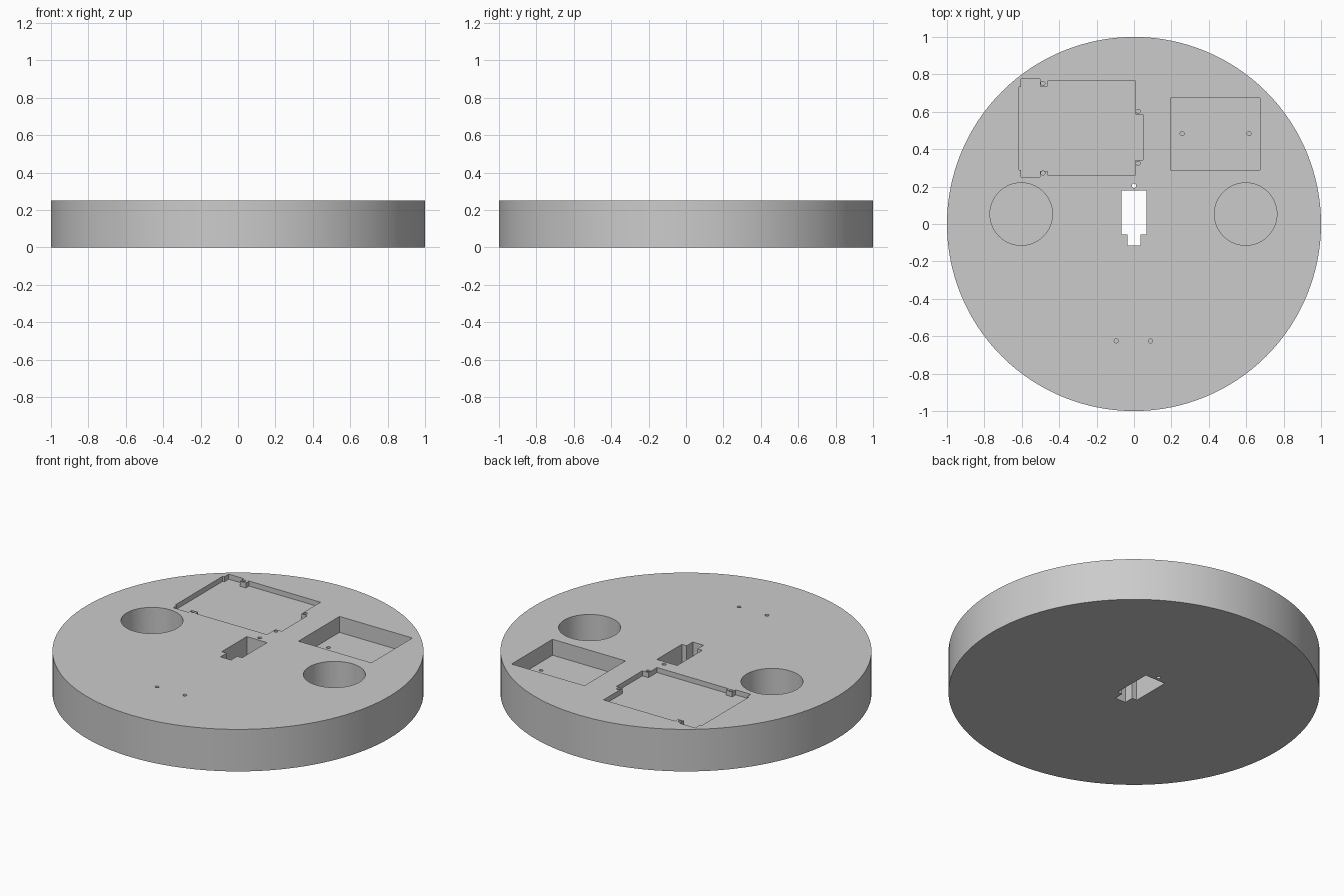
import bpy
import bmesh
import math

cube = bpy.data.objects.get("Cube")
if cube:
    bpy.data.objects.remove(cube, do_unlink=True)

TOP = 0.25

grey = bpy.data.materials.new("plain grey")
grey.use_nodes = True
grey.diffuse_color = (0.6, 0.6, 0.6, 1)
grey.node_tree.nodes["Principled BSDF"].inputs["Base Color"].default_value = (0.6, 0.6, 0.6, 1)


def prism(name, outline, z0, z1):
    """Extrude a flat outline from z0 up to z1."""
    bm = bmesh.new()
    face = bm.faces.new([bm.verts.new((x, y, z0)) for x, y in outline])
    new = bmesh.ops.extrude_face_region(bm, geom=[face])["geom"]
    bmesh.ops.translate(bm, vec=(0, 0, z1 - z0),
                        verts=[v for v in new if isinstance(v, bmesh.types.BMVert)])
    bmesh.ops.recalc_face_normals(bm, faces=bm.faces)
    mesh = bpy.data.meshes.new(name)
    bm.to_mesh(mesh)
    bm.free()
    mesh.materials.append(grey)
    obj = bpy.data.objects.new(name, mesh)
    bpy.context.collection.objects.link(obj)
    return obj


def circle(x, y, r, n):
    return [(x + r * math.cos(math.tau * i / n), y + r * math.sin(math.tau * i / n))
            for i in range(n)]


def rect(x0, x1, y0, y1):
    return [(x0, y0), (x1, y0), (x1, y1), (x0, y1)]


base = prism("round_base", circle(0, 0, 1, 128), 0, TOP)
bpy.context.view_layer.objects.active = base


def cut(outline, floor, roof=TOP + 0.05):
    """Remove a prism from the base."""
    cutter = prism("cutter", outline, floor, roof)
    cutter.hide_render = True
    mod = base.modifiers.new("cut", "BOOLEAN")
    mod.operation = "DIFFERENCE"
    mod.solver = "EXACT"
    mod.object = cutter
    bpy.ops.object.modifier_apply(modifier=mod.name)
    bpy.data.objects.remove(cutter, do_unlink=True)


# Circuit board pocket with corner tabs for its screws
cut([(-0.463, 0.765), (0.007, 0.765), (0.007, 0.585), (0.048, 0.585),
     (0.048, 0.342), (0.007, 0.342), (0.007, 0.262), (-0.463, 0.262),
     (-0.463, 0.284), (-0.503, 0.284), (-0.503, 0.252), (-0.603, 0.252),
     (-0.603, 0.289), (-0.614, 0.289), (-0.614, 0.733), (-0.603, 0.733),
     (-0.603, 0.774), (-0.503, 0.774), (-0.503, 0.735), (-0.463, 0.735)], TOP - 0.03)

# Rectangular pocket
cut(rect(0.195, 0.675, 0.29, 0.675), TOP - 0.095)

# Two deep round wells
for x in (-0.603, 0.597):
    cut(circle(x, 0.053, 0.167, 64), TOP - 0.2)

# Stepped slot right through the middle
cut([(-0.067, 0.178), (-0.067, -0.057), (-0.035, -0.057), (-0.035, -0.115),
     (0.035, -0.115), (0.035, -0.057), (0.067, -0.057), (0.067, 0.178)], -0.05)

# Small through hole behind the slot
cut(circle(0, 0.205, 0.012, 16), -0.05)

# Blind screw holes
for x, y in [(-0.487, 0.752), (-0.487, 0.273), (0.022, 0.602), (0.022, 0.324),
             (0.257, 0.483), (0.615, 0.483), (-0.095, -0.625), (0.088, -0.625)]:
    cut(circle(x, y, 0.011, 16), 0.1)

bpy.ops.object.select_all(action="DESELECT")
base.select_set(True)
bpy.ops.object.shade_smooth_by_angle(angle=math.radians(30))
